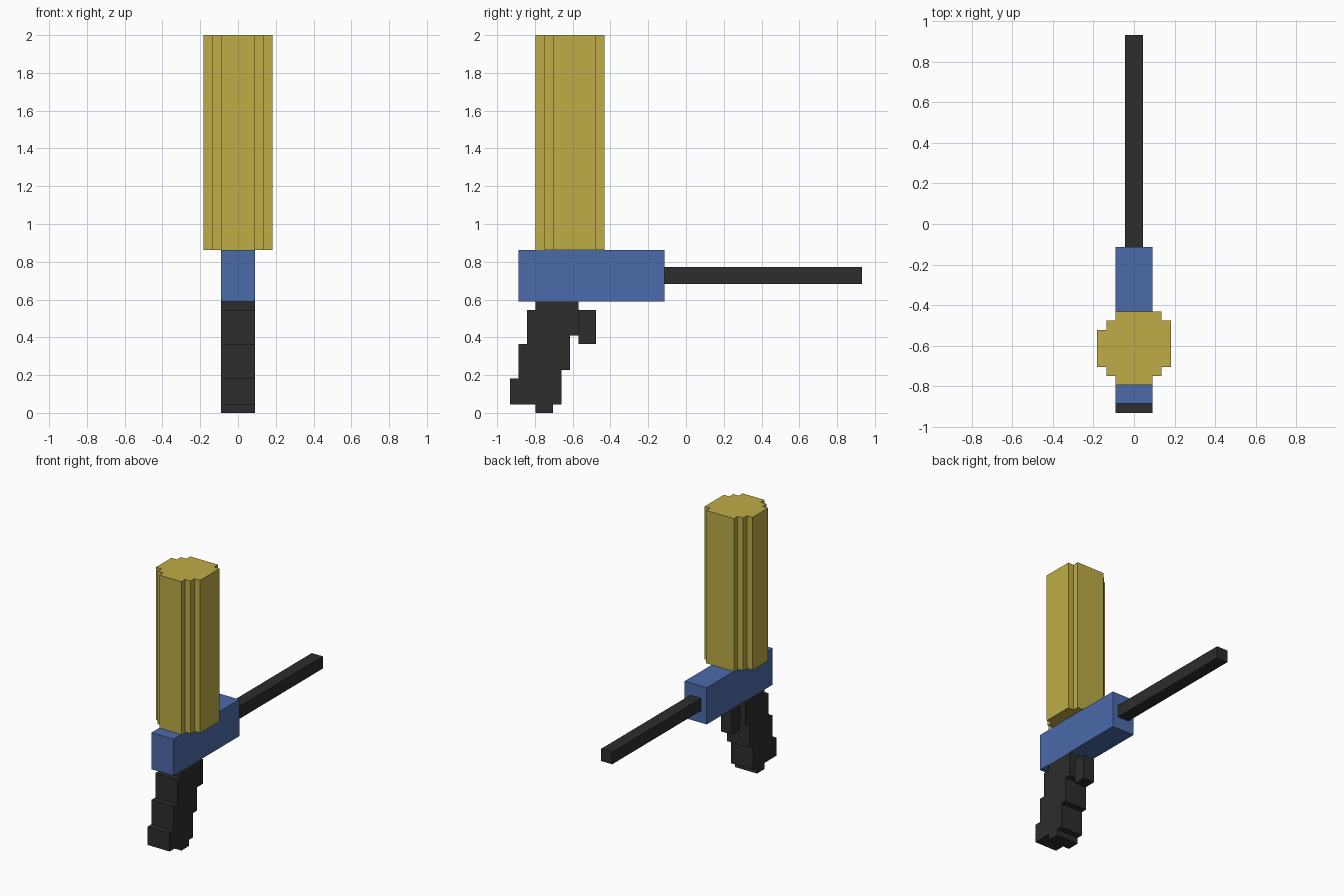
import bpy
import bmesh
from mathutils import Vector

if "Cube" in bpy.data.objects:
    bpy.data.objects.remove(bpy.data.objects["Cube"], do_unlink=True)

U = 2 / 44        # one block step
Y0 = -20.5 * U    # front end of the model


def material(name, rgb):
    mat = bpy.data.materials.new(name)
    mat.use_nodes = True
    mat.diffuse_color = (*rgb, 1)
    mat.node_tree.nodes["Principled BSDF"].inputs["Base Color"].default_value = (*rgb, 1)
    return mat


YELLOW = material("mustard yellow", (0.515, 0.413, 0.061))
BLUE = material("steel blue", (0.072, 0.147, 0.402))
BLACK = material("charcoal black", (0.026, 0.026, 0.026))


def extrude(name, points, depth, mat):
    """Extrude a flat outline, given in block steps, along a vector."""
    bm = bmesh.new()
    verts = [bm.verts.new((x * U, y * U + Y0, z * U)) for x, y, z in points]
    face = bm.faces.new(verts)
    top = bmesh.ops.extrude_face_region(bm, geom=[face], use_keep_orig=True)["geom"]
    moved = [v for v in top if isinstance(v, bmesh.types.BMVert)]
    bmesh.ops.translate(bm, verts=moved, vec=Vector(depth) * U)
    bmesh.ops.recalc_face_normals(bm, faces=bm.faces)
    mesh = bpy.data.meshes.new(name)
    bm.to_mesh(mesh)
    bm.free()
    mesh.materials.append(mat)
    obj = bpy.data.objects.new(name, mesh)
    bpy.context.collection.objects.link(obj)
    return obj


def side_profile(name, yz, half_width, mat):
    return extrude(name, [(-half_width, y, z) for y, z in yz],
                   (2 * half_width, 0, 0), mat)


def box(name, half_width, y0, y1, z0, z1, mat):
    return side_profile(name, [(y0, z0), (y1, z0), (y1, z1), (y0, z1)], half_width, mat)


# Tall stepped canister, slightly lopsided at the back
canister = [(-2, 3), (2, 3), (2, 4), (3, 4), (3, 5), (4, 5), (4, 10), (3, 10), (3, 11),
            (-2, 11), (-2, 10), (-3, 10), (-3, 9), (-4, 9), (-4, 5), (-3, 5), (-3, 4), (-2, 4)]
extrude("canister", [(x, y, 19) for x, y in canister], (0, 0, 25), YELLOW)

# Body and barrel
box("body", 2, 1, 18, 13, 19, BLUE)
box("barrel", 1, 18, 41, 15, 17, BLACK)

# Slanted grip with stepped edges and a small foot
grip = [(3, 13), (3, 12), (2, 12), (2, 8), (1, 8), (1, 4), (0, 4), (0, 1), (3, 1), (3, 0),
        (5, 0), (5, 1), (6, 1), (6, 5), (7, 5), (7, 9), (8, 9), (8, 13)]
side_profile("grip", grip, 2, BLACK)

# Trigger
box("trigger", 1, 8, 10, 8, 12, BLACK)
